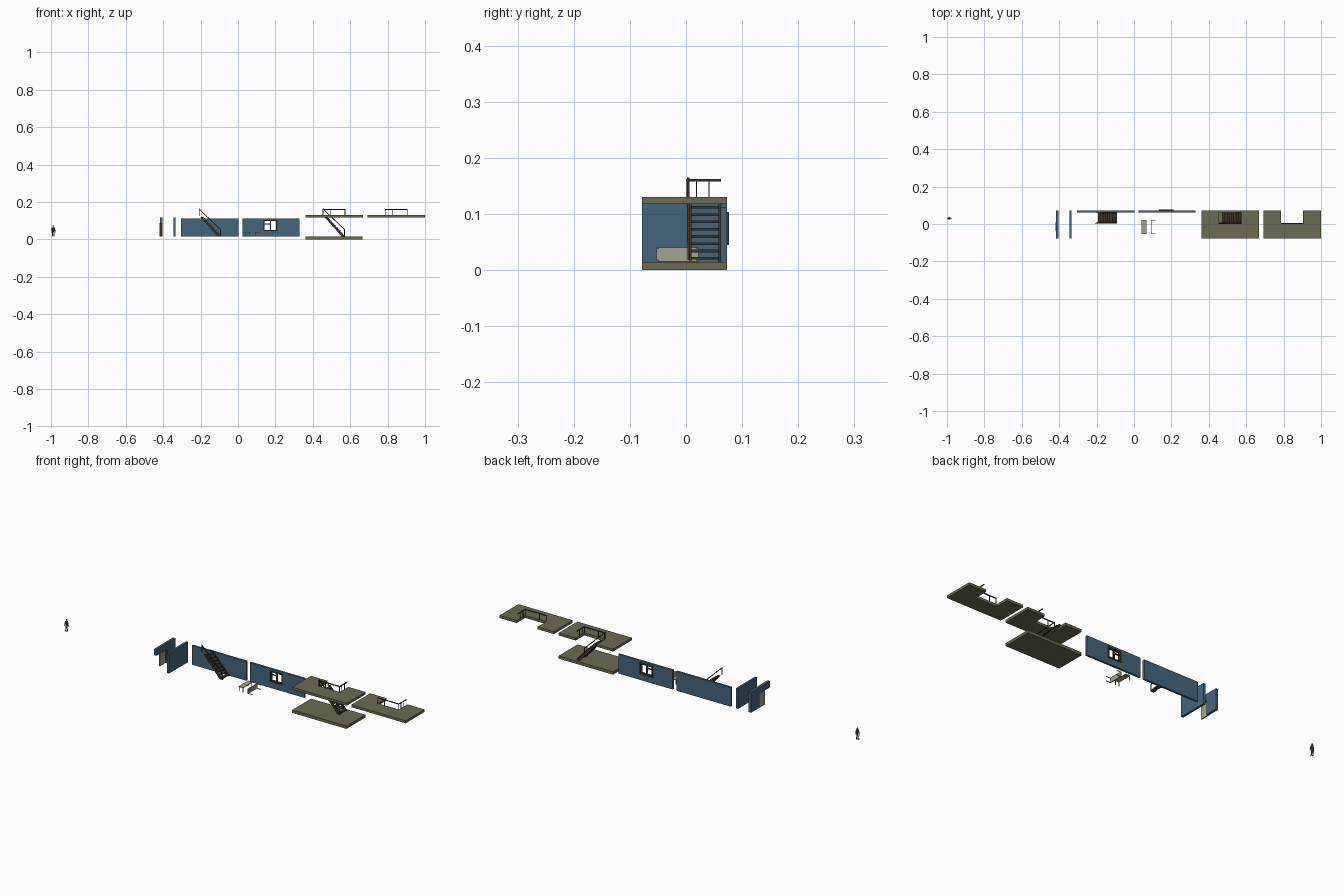
import bpy, bmesh, math
from mathutils import Matrix, Vector

if "Cube" in bpy.data.objects:
    bpy.data.objects.remove(bpy.data.objects["Cube"])


def material(name, rgb):
    m = bpy.data.materials.new(name)
    m.diffuse_color = (*rgb, 1)
    m.use_nodes = True
    m.node_tree.nodes["Principled BSDF"].inputs["Base Color"].default_value = m.diffuse_color
    return m


BLUE = material("wall_blue", (0.06, 0.13, 0.2))
OLIVE = material("floor_olive", (0.15, 0.145, 0.09))
WOOD = material("dark_wood", (0.05, 0.032, 0.022))
BEIGE = material("beige", (0.37, 0.36, 0.28))
GREY = material("figure_grey", (0.1, 0.1, 0.11))


def finish(name, bm, mat):
    bmesh.ops.recalc_face_normals(bm, faces=bm.faces)
    me = bpy.data.meshes.new(name)
    bm.to_mesh(me)
    bm.free()
    me.materials.append(mat)
    ob = bpy.data.objects.new(name, me)
    bpy.context.collection.objects.link(ob)
    return ob


def add_box(bm, x0, x1, y0, y1, z0, z1):
    mat = Matrix.Translation(((x0 + x1) / 2, (y0 + y1) / 2, (z0 + z1) / 2)) @ \
        Matrix.Diagonal((x1 - x0, y1 - y0, z1 - z0, 1))
    bmesh.ops.create_cube(bm, size=1, matrix=mat)


def boxes(name, mat, *items):
    bm = bmesh.new()
    for b in items:
        add_box(bm, *b)
    return finish(name, bm, mat)


def add_prism(bm, pts, axis, lo, hi):
    """Extrude 2D points along y (xz profile) or z (xy profile)."""
    def place(p, d):
        return (p[0], d, p[1]) if axis == 'y' else (p[0], p[1], d)
    f = bm.faces.new([bm.verts.new(place(p, lo)) for p in pts])
    ext = bmesh.ops.extrude_face_region(bm, geom=[f])
    verts = [g for g in ext['geom'] if isinstance(g, bmesh.types.BMVert)]
    bmesh.ops.translate(bm, verts=verts, vec=Vector(place((0, 0), hi - lo)))


def add_limb(bm, a, b, r0, r1, sides=6):
    a, b = Vector(a), Vector(b)
    d = b - a
    m = Matrix.Translation((a + b) / 2) @ d.to_track_quat('Z', 'Y').to_matrix().to_4x4()
    bmesh.ops.create_cone(bm, cap_ends=True, segments=sides, radius1=r0,
                          radius2=r1, depth=d.length, matrix=m)


YF, YB = -0.078, 0.0735      # front and back edges of the modules
ZW = 0.0145                  # top of the ground floor

# Door wall: lintel, jamb and door leaf
boxes("door_wall", BLUE, (-0.418, -0.405, YF, YB, 0.086, 0.118),
      (-0.418, -0.405, 0.01, YB, ZW, 0.086))
boxes("door_leaf", BEIGE, (-0.419, -0.414, -0.038, 0.01, ZW, 0.086))
boxes("door_frame", WOOD, (-0.42, -0.405, 0.008, 0.011, ZW, 0.088))

# Plain short wall
boxes("end_wall", BLUE, (-0.345, -0.334, YF, YB, ZW, 0.118))

# Long walls: plain, and one with a window opening
WY = 0.0625
boxes("stair_wall", BLUE, (-0.304, 0.003, WY, YB, ZW, 0.112))
boxes("window_wall", BLUE,
      (0.024, 0.138, WY, YB, ZW, 0.112), (0.207, 0.33, WY, YB, ZW, 0.112),
      (0.138, 0.207, WY, YB, ZW, 0.048), (0.138, 0.207, WY, YB, 0.1, 0.112))

# Window frame, mullion and transom
fy0, fy1 = 0.0605, 0.0768
boxes("window_frame", WOOD,
      (0.135, 0.142, fy0, fy1, 0.045, 0.103), (0.203, 0.21, fy0, fy1, 0.045, 0.103),
      (0.142, 0.203, fy0, fy1, 0.045, 0.051), (0.142, 0.203, fy0, fy1, 0.097, 0.103),
      (0.17, 0.176, 0.065, 0.072, 0.051, 0.097),
      (0.142, 0.17, 0.065, 0.072, 0.08, 0.084))


# Staircase: stringers, open treads, sloping handrail
def stairs(name, dx):
    bm = bmesh.new()
    side = [(-0.2 + dx, 0.119), (-0.185 + dx, 0.119), (-0.09 + dx, ZW), (-0.108 + dx, ZW)]
    for y in (0.006, 0.058):
        add_prism(bm, side, 'y', y, y + 0.004)
    n = 8
    for i in range(n):
        t = (i + 0.6) / n
        x, z = -0.195 + dx + 0.097 * t, 0.119 - 0.1035 * t
        add_box(bm, x - 0.004, x + 0.012, 0.01, 0.058, z - 0.002, z + 0.0025)
    finish(name, bm, WOOD)
    bm = bmesh.new()
    add_prism(bm, [(-0.208 + dx, 0.165), (-0.208 + dx, 0.159), (-0.092 + dx, 0.048),
                   (-0.092 + dx, 0.054)], 'y', 0.002, 0.006)
    add_box(bm, -0.095 + dx, -0.092 + dx, 0.0025, 0.006, 0.018, 0.05)
    add_box(bm, -0.207 + dx, -0.204 + dx, 0.0025, 0.006, 0.125, 0.16)
    finish(name + "_handrail", bm, WOOD)


stairs("left_stairs", 0)
stairs("right_stairs", 0.663)

# Floor slabs
boxes("ground_floor", OLIVE, (0.36, 0.666, YF, YB, 0, ZW))


# Upper slab with stair notch and its guard rail
def upper_floor(name, x0):
    x1, n0, n1, ny = x0 + 0.307, x0 + 0.092, x0 + 0.21, 0.005
    bm = bmesh.new()
    add_prism(bm, [(x0, YF), (x1, YF), (x1, YB), (n1, YB), (n1, ny), (n0, ny),
                   (n0, YB), (x0, YB)], 'z', 0.118, 0.1305)
    finish(name, bm, OLIVE)
    bm = bmesh.new()
    add_box(bm, n0, n1 + 0.004, 0, 0.004, 0.158, 0.162)
    add_box(bm, n1, n1 + 0.004, 0.004, 0.0625, 0.158, 0.162)
    for px in (n0, (n0 + n1) / 2 - 0.02, n1):
        add_box(bm, px, px + 0.003, 0.0005, 0.0035, 0.13, 0.159)
    for py in (0.018, 0.04):
        add_box(bm, n1 + 0.0005, n1 + 0.0035, py, py + 0.002, 0.13, 0.159)
    finish(name + "_railing", bm, WOOD)


upper_floor("upper_floor_over_stairs", 0.36)
upper_floor("upper_floor", 0.693)


# Table, one standing and one tipped on its side
def table(name, matrix):
    bm = bmesh.new()
    add_box(bm, -0.0125, 0.0125, -0.0375, 0.0375, 0.0215, 0.025)
    for sx in (-1, 1):
        for sy in (-1, 1):
            x, y = sx * 0.011, sy * 0.035
            add_box(bm, x - 0.0013, x + 0.0013, y - 0.0015, y + 0.0015, 0, 0.0215)
    bm.transform(matrix)
    finish(name, bm, BEIGE)


table("standing_table", Matrix.Translation((0.053, -0.0155, ZW + 0.001)))
table("tipped_table", Matrix.Translation((0.115, -0.0155, ZW + 0.0135)) @
      Matrix.Rotation(math.radians(-90), 4, 'Y'))

# Standing figure
bm = bmesh.new()
cx, cy = -0.988, 0.031
for s in (-1, 1):
    add_limb(bm, (cx + s * 0.0045, cy, 0.017), (cx + s * 0.003, cy, 0.043), 0.002, 0.0032)
    add_box(bm, cx + s * 0.0045 - 0.002, cx + s * 0.0045 + 0.002, cy - 0.006, cy + 0.002, ZW, 0.0175)
    add_limb(bm, (cx + s * 0.0065, cy, 0.062), (cx + s * 0.0095, cy, 0.05), 0.0021, 0.0018)
    add_limb(bm, (cx + s * 0.0095, cy, 0.05), (cx + s * 0.0105, cy - 0.002, 0.038), 0.0018, 0.0014)
add_limb(bm, (cx, cy, 0.04), (cx, cy, 0.064), 0.0055, 0.007, 8)
add_limb(bm, (cx, cy, 0.064), (cx, cy, 0.068), 0.002, 0.002)
bmesh.ops.create_uvsphere(bm, u_segments=8, v_segments=6, radius=0.004,
                          matrix=Matrix.Translation((cx, cy, 0.071)))
finish("standing_figure", bm, GREY)
